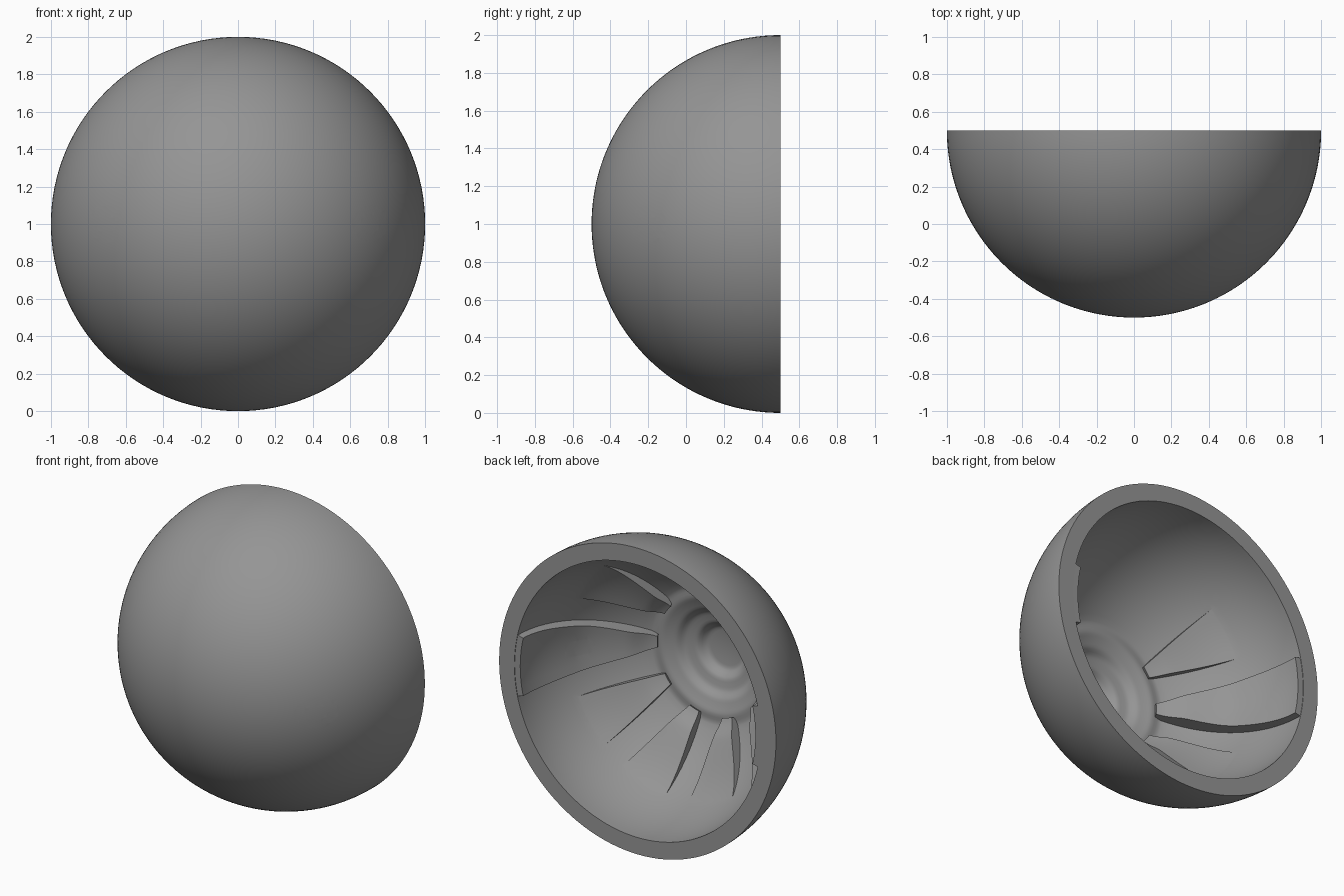
import bpy, bmesh, math
from mathutils import Vector

if "Cube" in bpy.data.objects:
    bpy.data.objects.remove(bpy.data.objects["Cube"])

CENTER = Vector((0, 0.5, 1))      # middle of the open rim
grey = bpy.data.materials.new("grey")
grey.diffuse_color = (0.3, 0.3, 0.3, 1)
grey.use_nodes = True
grey.node_tree.nodes["Principled BSDF"].inputs["Base Color"].default_value = grey.diffuse_color


def make(name, bm):
    bmesh.ops.recalc_face_normals(bm, faces=bm.faces)
    me = bpy.data.meshes.new(name)
    bm.to_mesh(me)
    bm.free()
    me.materials.append(grey)
    ob = bpy.data.objects.new(name, me)
    bpy.context.collection.objects.link(ob)
    return ob


def ease(table, x):
    """Smooth interpolation through (x, value) pairs."""
    for (x0, v0), (x1, v1) in zip(table, table[1:]):
        if x <= x1:
            t = max(0, (x - x0) / (x1 - x0))
            return v0 + (v1 - v0) * t * t * (3 - 2 * t)
    return table[-1][1]


def polar(r, theta, phi):
    """theta is measured from the front pole, phi around the y axis."""
    return CENTER + r * Vector((math.sin(theta) * math.cos(phi), -math.cos(theta),
                                math.sin(theta) * math.sin(phi)))


# Bowl: outer hemisphere, flat rim, inner wall with stepped rings at the pole
WALL = [(0, 0.925), (8, 0.925), (12, 0.885), (16, 0.885), (20, 0.86), (25, 0.86),
        (30, 0.89), (90, 0.89)]
N = 128
bm = bmesh.new()
outer = [(1.0, t * 1.875) for t in range(1, 49)]
inner = [(ease(WALL, t), t) for t in [90 - 2.5 * i for i in range(24)]
         + [30 - i for i in range(30)]]
rings = [[bm.verts.new(polar(r, math.radians(t), 2 * math.pi * k / N)) for k in range(N)]
         for r, t in outer + inner]
for a, b in zip(rings, rings[1:]):
    for k in range(N):
        bm.faces.new((a[k], a[k - 1], b[k - 1], b[k]))
for ring, r in ((rings[0], 1.0), (rings[-1], WALL[0][1])):
    pole = bm.verts.new(polar(r, 0, 0))
    for k in range(N):
        bm.faces.new((pole, ring[k], ring[k - 1]))
bowl = make("bowl", bm)


# Ribs: wedges widening toward the rim, standing proud of the inner wall
def rib(name, angle, table, end):
    bm = bmesh.new()
    rows = []
    steps, across = 32, 6
    for i in range(steps + 1):
        deg = 27 + (end - 27) * i / steps
        th = math.radians(deg)
        rho = 0.89 * math.sin(th)
        half = math.asin((0.04 + 0.33 * (rho - 0.41)) / rho)
        phis = [math.radians(angle) + half * (2 * j / across - 1) for j in range(across + 1)]
        top = [bm.verts.new(polar(ease(table, deg), th, p)) for p in phis]
        low = [bm.verts.new(polar(0.94, th, p)) for p in reversed(phis)]
        rows.append(top + low)
    for a, b in zip(rows, rows[1:]):
        for k in range(len(a)):
            bm.faces.new((a[k], a[k - 1], b[k - 1], b[k]))
    bm.faces.new(rows[0])
    bm.faces.new(rows[-1])
    return make(name, bm)


WIDE = [(27, 0.84), (40, 0.80), (62, 0.826), (90, 0.85)]
SLIM = [(27, 0.845), (36, 0.82), (70, 0.9)]
tools = [(rib("wide_rib", a, WIDE, 89.8), 'UNION') for a in (0, 180)]
tools += [(rib("slim_rib", a, SLIM, 70), 'UNION') for a in (36, 144, -36, -72, -108, -144)]


# Screw holes with a wide counterbore from the front
def drill(x, radius, y0, y1):
    bm = bmesh.new()
    bmesh.ops.create_cone(bm, cap_ends=True, segments=48, radius1=radius, radius2=radius,
                          depth=y1 - y0)
    for v in bm.verts:
        v.co = Vector((x + v.co.x, (y0 + y1) / 2 + v.co.z, 1 + v.co.y))
    return make("hole_cutter", bm)


for x in (-0.705, 0.705):
    tools.append((drill(x, 0.095, -0.6, -0.05), 'DIFFERENCE'))
    tools.append((drill(x, 0.052, -0.7, 0.4), 'DIFFERENCE'))

# Join everything into one solid
for tool, mode in tools:
    mod = bowl.modifiers.new("join", 'BOOLEAN')
    mod.object, mod.operation, mod.solver = tool, mode, 'EXACT'
bpy.context.view_layer.update()
solid = bpy.data.meshes.new_from_object(bowl.evaluated_get(bpy.context.evaluated_depsgraph_get()))
bowl.modifiers.clear()
bowl.data = solid
for tool, _ in tools:
    bpy.data.objects.remove(tool)

bpy.context.view_layer.objects.active = bowl
bowl.select_set(True)
bpy.ops.object.shade_smooth_by_angle(angle=math.radians(30))
